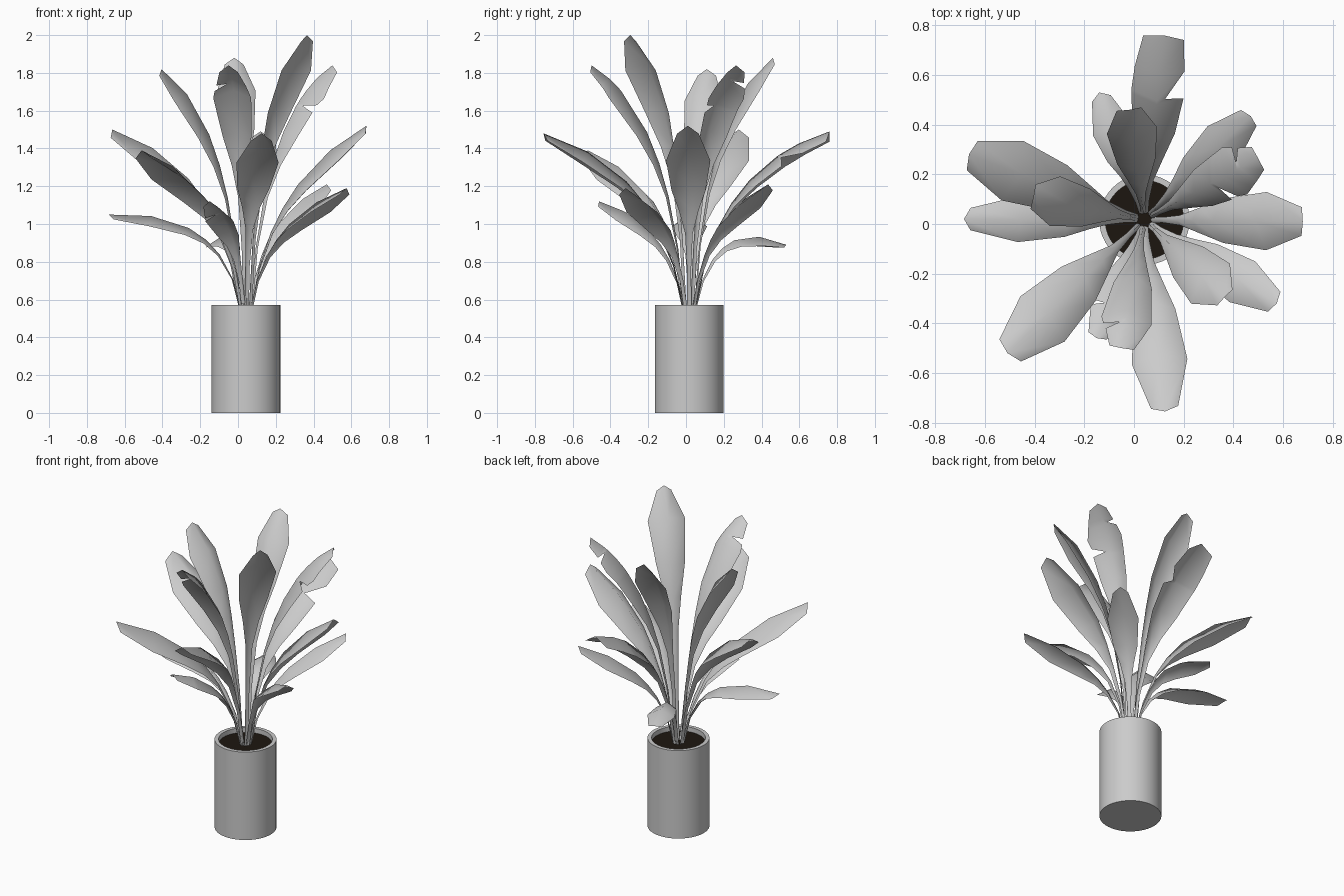
import bpy, bmesh, math
from mathutils import Vector

if "Cube" in bpy.data.objects:
    bpy.data.objects.remove(bpy.data.objects["Cube"])

CX, CY = 0.042, 0.017          # pot centre
SOIL = 0.54


def make_object(name, bm, smooth=True):
    me = bpy.data.meshes.new(name)
    bm.to_mesh(me)
    bm.free()
    ob = bpy.data.objects.new(name, me)
    bpy.context.collection.objects.link(ob)
    for p in me.polygons:
        p.use_smooth = smooth
    return ob


# Pot: lathed profile with an inner lip
def lathe(name, profile, n=48):
    bm = bmesh.new()
    rings = []
    for r, z in profile:
        rings.append([bm.verts.new((CX + r * math.cos(2 * math.pi * i / n),
                                    CY + r * math.sin(2 * math.pi * i / n), z)) for i in range(n)])
    for a, b in zip(rings, rings[1:]):
        for i in range(n):
            j = (i + 1) % n
            bm.faces.new((a[i], a[j], b[j], b[i]))
    bm.faces.new(rings[0][::-1])
    ob = make_object(name, bm)
    bpy.context.view_layer.objects.active = ob
    ob.select_set(True)
    bpy.ops.object.shade_smooth_by_angle(angle=math.radians(30))
    ob.select_set(False)
    return ob


lathe("pot", [(0.182, 0), (0.182, 0.57), (0.158, 0.57), (0.158, SOIL - 0.02)])

# Soil disc
bm = bmesh.new()
bmesh.ops.create_circle(bm, cap_ends=True, segments=48, radius=0.16)
bmesh.ops.translate(bm, verts=bm.verts, vec=(CX, CY, SOIL))
soil = make_object("soil", bm, False)
mat = bpy.data.materials.new("dark_soil")
mat.diffuse_color = (0.012, 0.008, 0.005, 1)
mat.use_nodes = True
mat.node_tree.nodes["Principled BSDF"].inputs["Base Color"].default_value = mat.diffuse_color
soil.data.materials.append(mat)


# Leaf: narrow stalk widening to a blade whose edges droop from the midrib.
# tears: (side, path position, gap length), side 1 = left, -1 = right
def leaf(name, tip, w, out=0.18, rise=0.8, tears=(), tip_w=0.5, fold=-0.6):
    tip = Vector(tip)
    flat = Vector((tip.x - CX, tip.y - CY, 0))
    d = flat.normalized()
    left = Vector((-d.y, d.x, 0))
    p0 = Vector((CX, CY, SOIL)) + d * 0.025
    p1 = Vector((CX, CY, 0.57 + rise * (tip.z - 0.57))) + flat * out

    def path(t):
        p = p0 * (1 - t) ** 2 + p1 * 2 * t * (1 - t) + tip * t * t
        tan = ((p1 - p0) * (1 - t) + (tip - p1) * t).normalized()
        return p, tan.cross(left)

    keys = [(0, 0.012), (0.17, 0.011), (0.33, 0.02), (0.45, 0.44 * w), (0.58, 0.78 * w),
            (0.8, 1.02 * w), (1, tip_w * w)]

    def width(t):
        for (a, wa), (b, wb) in zip(keys, keys[1:]):
            if t <= b:
                return wa + (wb - wa) * (t - a) / (b - a)

    # rows: path position, left width, right width
    rows = [(t, k, k) for t, k in keys]
    for side, tt, gap in tears:
        rows = [r for r in rows if not tt - 0.015 <= r[0] <= tt + gap]
        for dt, s in ((-0.015, 1), (0, 0.3), (gap, 0.95)):
            k = width(tt + dt)
            rows.append((tt + dt, k * s if side > 0 else k, k * s if side < 0 else k))
    rows.sort()
    bm = bmesh.new()
    prev = None
    for t, wl, wr in rows:
        c, n = path(t)
        e, _ = path(t if t < 1 else 0.98)
        if n.z < 0:
            n = -n
        row = [bm.verts.new(e + left * wl + n * wl * fold),
               bm.verts.new(c),
               bm.verts.new(e - left * wr + n * wr * fold)]
        if prev:
            for i in (0, 1):
                bm.faces.new((prev[i], prev[i + 1], row[i + 1], row[i]))
        prev = row
    return make_object(name, bm)


# Upright upper leaves
leaf("leaf_tallest", (0.365, -0.295, 2.0), 0.11, tip_w=0.4)
leaf("leaf_upper_left", (-0.405, 0.11, 1.82), 0.10)
leaf("leaf_upper_back", (-0.02, 0.46, 1.88), 0.10)
leaf("leaf_upper_right", (0.50, 0.265, 1.84), 0.105, tears=[(1, 0.88, 0.02), (-1, 0.72, 0.03)])
leaf("leaf_upper_front", (-0.05, -0.50, 1.84), 0.10, tears=[(-1, 0.86, 0.02)])

# Spreading middle leaves
leaf("leaf_mid_left", (-0.665, 0.28, 1.5), 0.125)
leaf("leaf_mid_back", (0.12, 0.76, 1.49), 0.11, tears=[(-1, 0.76, 0.1)], tip_w=0.75)
leaf("leaf_mid_front", (0.125, -0.755, 1.48), 0.11)
leaf("leaf_mid_right", (0.68, 0.01, 1.52), 0.115, rise=0.7)
leaf("leaf_mid_front_left", (-0.51, -0.52, 1.39), 0.125)

# Low leaves
leaf("leaf_low_right", (0.575, -0.32, 1.19), 0.095, rise=0.75)
leaf("leaf_low_back_right", (0.47, 0.435, 1.21), 0.09, rise=0.75)
leaf("leaf_low_left", (-0.685, 0.02, 1.05), 0.09, 0.15, 1.08)
leaf("leaf_low_back", (-0.14, 0.53, 0.89), 0.08, 0.25, 1.55)
leaf("leaf_low_front", (-0.15, -0.46, 1.12), 0.08, 0.2, 0.8, tears=[(-1, 0.8, 0.02)])
